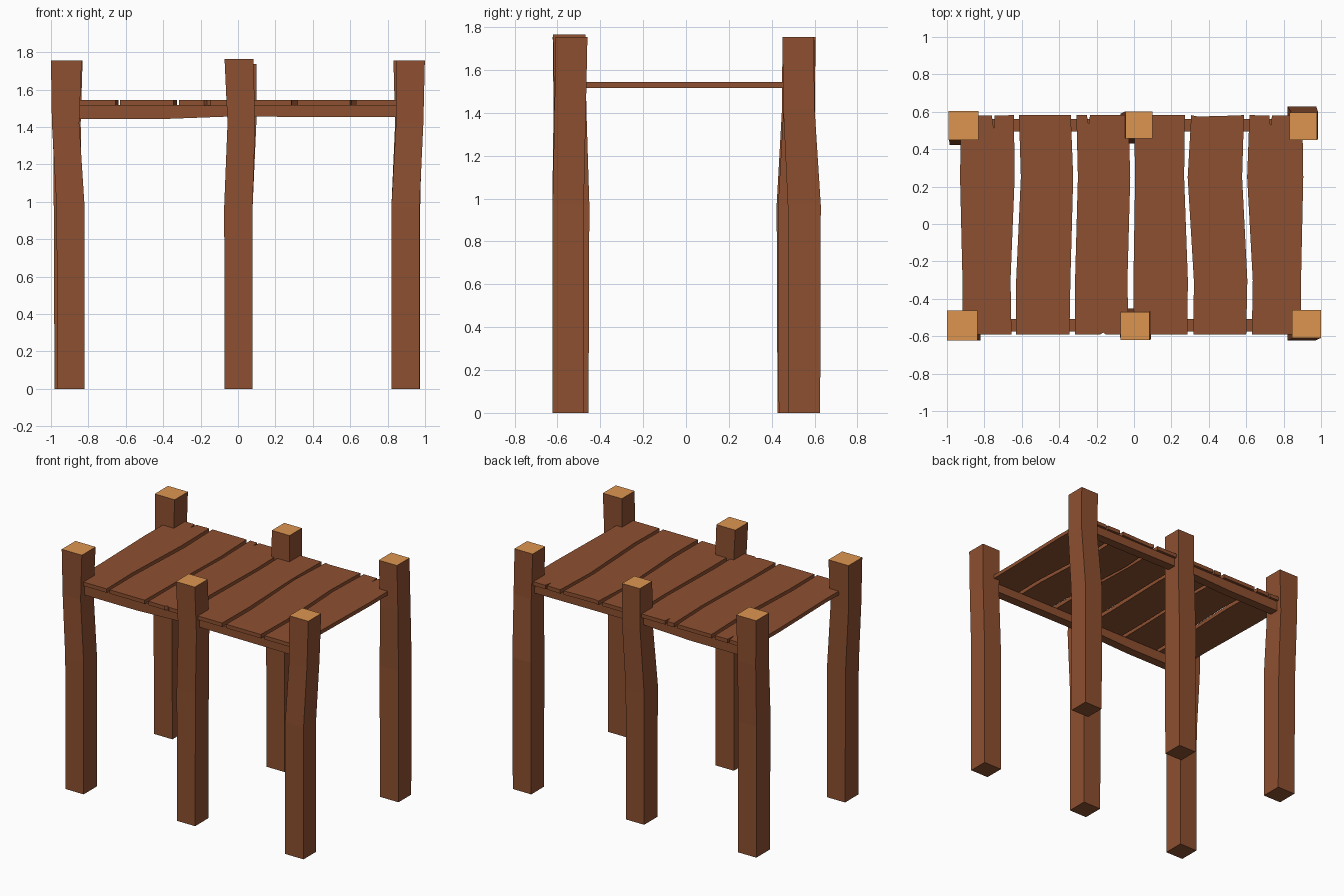
import bpy, bmesh

def material(name, rgb):
    m = bpy.data.materials.new(name)
    m.diffuse_color = (*rgb, 1)
    return m

WOOD = material("brown_wood", (0.27, 0.08, 0.03))
CUT = material("cut_end", (0.73, 0.30, 0.08))

def finish(name, bm, mats):
    bmesh.ops.recalc_face_normals(bm, faces=bm.faces[:])
    mesh = bpy.data.meshes.new(name)
    bm.to_mesh(mesh)
    bm.free()
    for m in mats:
        mesh.materials.append(m)
    ob = bpy.data.objects.new(name, mesh)
    bpy.context.collection.objects.link(ob)

def loft(rings):
    """Skin a list of equal-length point rings and cap both ends."""
    bm = bmesh.new()
    vs = [[bm.verts.new(p) for p in r] for r in rings]
    n = len(vs[0])
    for a, b in zip(vs, vs[1:]):
        for i in range(n):
            j = (i + 1) % n
            bm.faces.new((a[i], a[j], b[j], b[i]))
    bm.faces.new(vs[0][::-1])
    top = bm.faces.new(vs[-1])
    return bm, top

def post(name, *sections):
    """Bent square post; each section is (x, y, z, half width x, half width y)."""
    rings = [[(x + sx * hx, y + sy * hy, z)
              for sx, sy in ((-1, -1), (1, -1), (1, 1), (-1, 1))]
             for x, y, z, hx, hy in sections]
    bm, top = loft(rings)
    top.material_index = 1
    finish(name, bm, (WOOD, CUT))

# Six crooked posts with light cut tops
post("front_left_post", (-.893, -.547, 0, .073, .077), (-.895, -.547, .97, .075, .077),
     (-.922, -.543, 1.42, .073, .075), (-.918, -.542, 1.755, .082, .08))
post("front_middle_post", (.003, -.532, 0, .074, .077), (.002, -.529, .97, .076, .078),
     (.018, -.54, 1.42, .074, .075), (.005, -.545, 1.765, .077, .075))
post("front_right_post", (.895, -.55, 0, .075, .073), (.895, -.55, .97, .075, .073),
     (.918, -.54, 1.42, .073, .073), (.922, -.535, 1.755, .077, .075))
post("back_left_post", (-.907, .505, 0, .074, .078), (-.91, .505, .97, .075, .082),
     (-.915, .525, 1.42, .074, .077), (-.912, .527, 1.755, .081, .077))
post("back_middle_post", (.003, .51, 0, .073, .077), (.003, .51, .97, .075, .08),
     (.025, .528, 1.42, .073, .073), (.027, .53, 1.737, .072, .072))
post("back_right_post", (.897, .552, 0, .075, .074), (.897, .552, .97, .077, .077),
     (.912, .527, 1.42, .072, .073), (.905, .523, 1.755, .074, .073))

# Rails under the planks, slightly sagging at the left
for name, y in (("front_rail", -.542), ("back_rail", .528)):
    rings = [[(x, y - .034, zb), (x, y + .034, zb), (x, y + .034, 1.518), (x, y - .034, 1.518)]
             for x, zb in ((-.9, 1.442), (-.42, 1.442), (-.05, 1.456), (.9, 1.452))]
    finish(name, loft(rings)[0], (WOOD,))

# Deck planks: left and right edge x at y stations, then notches in back and front ends
YS = (-.592, -.3, .25, .582)
PLANKS = [
    ((-.918, -.917, -.93, -.925), (-.655, -.66, -.638, -.642),
     [(-.745, .58), (-.75, .51), (-.76, .58)], []),
    ((-.63, -.63, -.605, -.615), (-.345, -.34, -.325, -.338), [], []),
    ((-.315, -.315, -.30, -.308), (-.03, -.035, -.02, -.03),
     [(-.235, .582), (-.243, .53), (-.252, .582)],
     [(-.182, -.592), (-.165, -.58), (-.148, -.592)]),
    ((0, -.003, .006, 0), (.285, .288, .268, .272), [], []),
    ((.318, .32, .287, .306), (.60, .606, .578, .588), [(.45, .577), (.34, .575)], []),
    ((.63, .635, .605, .617), (.892, .893, .905, .9),
     [(.738, .58), (.73, .52), (.724, .58)], []),
]
for i, (left, right, back, front) in enumerate(PLANKS, 1):
    outline = list(zip(right, YS)) + back + list(zip(left, YS))[::-1] + front
    rings = [[(x, y, z) for x, y in outline] for z in (1.516, 1.544)]
    finish(f"deck_plank_{i}", loft(rings)[0], (WOOD,))
